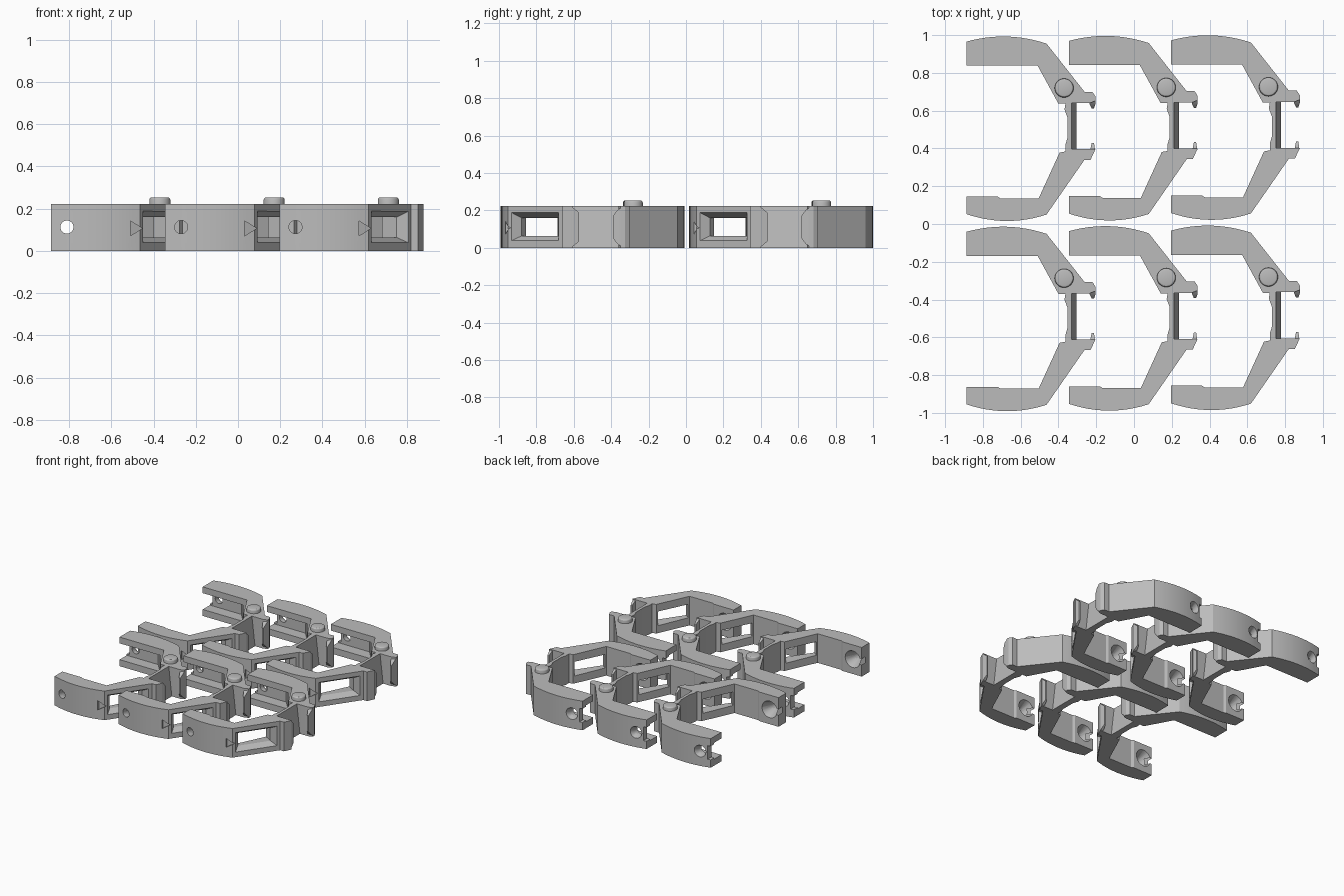
import bpy, bmesh, math
from mathutils import Matrix, Vector

cube = bpy.data.objects.get("Cube")
if cube:
    bpy.data.objects.remove(cube, do_unlink=True)

H = 0.223          # bracket height
MID = 0.113        # height of the screw holes
HOLE_X = -0.81

grey = bpy.data.materials.new("mid_grey")
grey.use_nodes = True
grey.diffuse_color = (0.5, 0.5, 0.5, 1)
grey.node_tree.nodes["Principled BSDF"].inputs["Base Color"].default_value = (0.5, 0.5, 0.5, 1)


def finish(name, bm):
    bmesh.ops.recalc_face_normals(bm, faces=bm.faces)
    mesh = bpy.data.meshes.new(name)
    bm.to_mesh(mesh)
    bm.free()
    mesh.materials.append(grey)
    ob = bpy.data.objects.new(name, mesh)
    bpy.context.collection.objects.link(ob)
    return ob


def prism(name, outline, z0, z1):
    bm = bmesh.new()
    face = bm.faces.new([bm.verts.new((x, y, z0)) for x, y in outline])
    new = bmesh.ops.extrude_face_region(bm, geom=[face])["geom"]
    bmesh.ops.translate(bm, vec=(0, 0, z1 - z0),
                        verts=[v for v in new if isinstance(v, bmesh.types.BMVert)])
    return finish(name, bm)


def hull(name, points):
    bm = bmesh.new()
    for p in points:
        bm.verts.new(p)
    bmesh.ops.convex_hull(bm, input=bm.verts)
    bmesh.ops.dissolve_limit(bm, angle_limit=0.01, verts=bm.verts, edges=bm.edges)
    return finish(name, bm)


def cone_y(name, x, y0, r0, y1, r1):
    """Round cutter along y, radius r0 at y0 and r1 at y1."""
    bm = bmesh.new()
    m = Matrix.Translation((x, (y0 + y1) / 2, MID)) @ Matrix.Rotation(-math.pi / 2, 4, 'X')
    bmesh.ops.create_cone(bm, cap_ends=True, segments=32, radius1=r0, radius2=r1,
                          depth=y1 - y0, matrix=m)
    return finish(name, bm)


def box(name, x0, x1, y0, y1, z0, z1):
    return prism(name, [(x0, y0), (x1, y0), (x1, y1), (x0, y1)], z0, z1)


def arc(a, b, bulge, n=12):
    """Shallow bowed edge from a to b."""
    a, b = Vector(a), Vector(b)
    return [tuple(a.lerp(b, i / n) + Vector((0, bulge * 4 * (i / n) * (1 - i / n))))
            for i in range(n + 1)]


def smooth(ob):
    bpy.ops.object.select_all(action='DESELECT')
    ob.select_set(True)
    bpy.context.view_layer.objects.active = ob
    bpy.ops.object.shade_smooth_by_angle(angle=math.radians(25))


# Bracket body: upper arm, hook ends, web and lower arm in one outline
outline = arc((-0.886, 0.966), (-0.463, 0.955), 0.032) + [
    (-0.262, 0.70), (-0.22, 0.70), (-0.204, 0.675), (-0.204, 0.652), (-0.235, 0.64),
    (-0.33, 0.64), (-0.33, 0.396), (-0.204, 0.396), (-0.23, 0.34), (-0.262, 0.34),
] + arc((-0.463, 0.05), (-0.886, 0.052), -0.035) + [
    (-0.886, 0.145), (-0.722, 0.145), (-0.706, 0.135), (-0.505, 0.135), (-0.394, 0.378),
    (-0.363, 0.384), (-0.363, 0.42), (-0.352, 0.458), (-0.352, 0.563), (-0.368, 0.606),
    (-0.363, 0.637), (-0.40, 0.637), (-0.51, 0.838), (-0.886, 0.838)]
body = prism("bracket", outline, 0, H)

# Flared window through the lower arm
centre = Vector((-0.363, 0.195, 0))
along = Vector((0.57, 0.82, 0)).normalized()
out = Vector((along.y, -along.x, 0))


def section(n, half, z0, z1):
    return [centre + out * n + along * t + Vector((0, 0, z))
            for t in (-half, half) for z in (z0, z1)]


cutters = [
    hull("window_flare", section(0.004, 0.155, 0.037, 0.19) + section(-0.045, 0.12, 0.064, 0.16)),
    hull("window_opening", section(-0.03, 0.12, 0.064, 0.16) + section(-0.16, 0.12, 0.055, 0.168)),
    # Pocket inside the upper arm, open at its free end
    prism("arm_pocket", [(-0.95, 0.80), (-0.95, 0.925), (-0.62, 0.925), (-0.51, 0.80)], 0.05, 0.175),
    box("end_notch", -0.95, -0.862, 0.80, 1.05, 0.06, 0.165),
    # Screw holes and countersinks
    cone_y("upper_hole", HOLE_X, 0.80, 0.031, 1.05, 0.031),
    cone_y("upper_countersink", HOLE_X, 0.95, 0.03, 1.0, 0.052),
    cone_y("lower_hole", HOLE_X, -0.05, 0.031, 0.20, 0.031),
    cone_y("lower_countersink", HOLE_X, 0.07, 0.03, 0.15, 0.066),
    box("lower_slot", -0.95, HOLE_X, 0.105, 0.20, 0.09, 0.136),
    # Small wedge nick in the lower corner
    hull("corner_nick", [(-0.51, y, z) for y in (0, 0.05) for z in (0.071, 0.142)]
         + [(-0.453, y, 0.107) for y in (0, 0.075)]),
]
for c in cutters:
    c.hide_render = True
    mod = body.modifiers.new(c.name, 'BOOLEAN')
    mod.operation = 'DIFFERENCE'
    mod.solver = 'EXACT'
    mod.object = c
bpy.context.view_layer.update()
cut = bpy.data.meshes.new_from_object(body.evaluated_get(bpy.context.evaluated_depsgraph_get()))
body.modifiers.clear()
body.data = cut
for c in cutters:
    bpy.data.objects.remove(c, do_unlink=True)

# Leaning face of the web
web = hull("web_slope", [(x, y, z) for y in (0.39, 0.645)
                         for x, z in ((-0.345, 0), (-0.304, 0), (-0.33, H - 0.001), (-0.345, H - 0.001))])

# Tapered lips on the hook ends
upper_lip = hull("upper_lip", [(x, 0.665, z) for x in (-0.235, -0.204) for z in (0.002, H - 0.002)]
                 + [(x, 0.635, z) for x in (-0.235, -0.204) for z in (0.02, H - 0.02)]
                 + [(x, 0.612, z) for x in (-0.224, -0.212) for z in (0.05, H - 0.05)])
lower_lip = hull("lower_lip", [(x, 0.39, z) for x in (-0.232, -0.206) for z in (0.002, H - 0.002)]
                 + [(x, 0.43, z) for x in (-0.224, -0.212) for z in (0.035, H - 0.035)])

# Round pin head on the upper joint
bm = bmesh.new()
bmesh.ops.create_cone(bm, cap_ends=True, segments=32, radius1=0.05, radius2=0.05, depth=0.06,
                      matrix=Matrix.Translation((-0.37, 0.72, 0.224)))
rim = [e for e in bm.edges if all(v.co.z > 0.25 for v in e.verts)]
bmesh.ops.bevel(bm, geom=rim, offset=0.013, segments=3, profile=0.5, affect='EDGES')
pin = finish("pin_head", bm)

parts = [body, web, upper_lip, lower_lip, pin]
for part in parts:
    smooth(part)

# Repeat the bracket in three columns and two rows
for col in range(3):
    for row in range(2):
        for part in parts:
            ob = part
            if col or row:
                ob = part.copy()
                ob.name = f"{part.name}_{col + 1}_{row + 1}"
                bpy.context.collection.objects.link(ob)
            ob.location = (col * 0.541, col * 0.003 - row * 1.007, 0)
